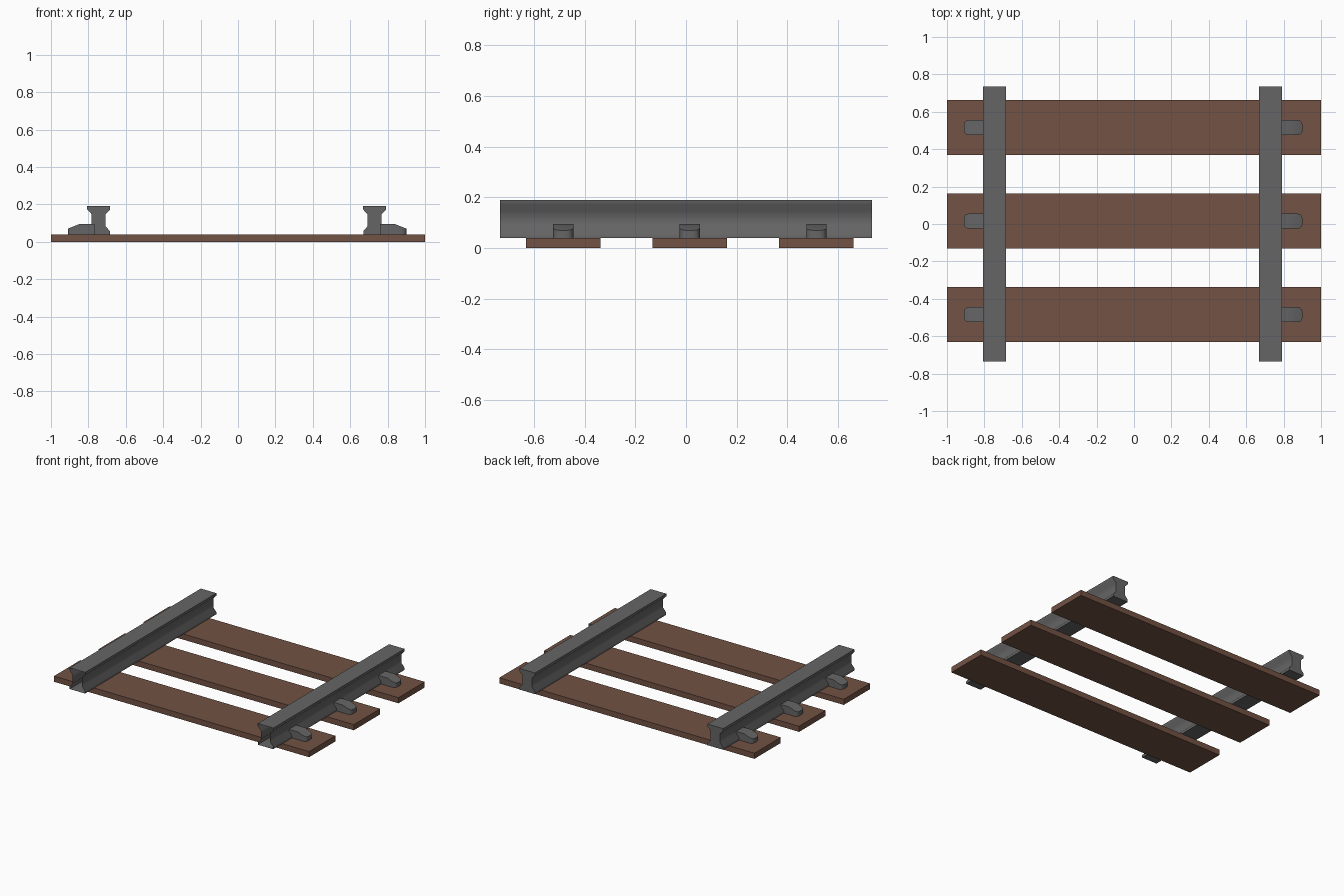
import bpy, bmesh, math

if "Cube" in bpy.data.objects:
    bpy.data.objects.remove(bpy.data.objects["Cube"])

def material(name, colour):
    m = bpy.data.materials.new(name)
    m.diffuse_color = colour
    m.use_nodes = True
    m.node_tree.nodes["Principled BSDF"].inputs["Base Color"].default_value = m.diffuse_color
    return m

WOOD = material("wood", (0.17, 0.085, 0.058, 1))
STEEL = material("steel", (0.13, 0.13, 0.13, 1))

def finish(bm, name, mat, smooth=None):
    bmesh.ops.recalc_face_normals(bm, faces=bm.faces)
    me = bpy.data.meshes.new(name)
    bm.to_mesh(me)
    bm.free()
    me.materials.append(mat)
    ob = bpy.data.objects.new(name, me)
    bpy.context.collection.objects.link(ob)
    if smooth:
        bpy.context.view_layer.objects.active = ob
        ob.select_set(True)
        bpy.ops.object.shade_smooth_by_angle(angle=math.radians(smooth))
        ob.select_set(False)
    return ob

def prism(points, offset):
    bm = bmesh.new()
    face = bm.faces.new([bm.verts.new(p) for p in points])
    ext = bmesh.ops.extrude_face_region(bm, geom=[face])
    moved = [v for v in ext["geom"] if isinstance(v, bmesh.types.BMVert)]
    bmesh.ops.translate(bm, verts=moved, vec=offset)
    return bm

ROWS = (-0.485, 0.015, 0.515)
HALF = 0.735

# Wooden sleepers
for i, y in enumerate(ROWS):
    bm = prism([(-1, y - 0.147, 0), (1, y - 0.147, 0),
                (1, y + 0.147, 0), (-1, y + 0.147, 0)], (0, 0, 0.04))
    finish(bm, f"sleeper_{i + 1}", WOOD)

# Steel rails: half profile as (half width, height), mirrored
side = [(0.06, 0.04), (0.06, 0.057), (0.037, 0.083),
        (0.037, 0.147), (0.061, 0.172), (0.061, 0.19)]
profile = side + [(-x, z) for x, z in reversed(side)]
for name, cx in (("left", -0.745), ("right", 0.73)):
    bm = prism([(cx + x, -HALF, z) for x, z in profile], (0, 2 * HALF, 0))
    # Front end is an open section
    front = [f for f in bm.faces if all(v.co.y < -HALF + 0.001 for v in f.verts)]
    bmesh.ops.delete(bm, geom=front, context="FACES_ONLY")
    finish(bm, name + "_rail", STEEL, 60)

# Rail clips: rounded outer end, sloping top
W, L, R = 0.04, 0.143, 0.025
for name, x0, s in (("left", -0.767, -1), ("right", 0.758, 1)):
    for i, y in enumerate(ROWS):
        outline = [(0, -W)]
        for k in range(4):
            a = math.radians(-90 + 30 * k)
            outline.append((L - R + R * math.cos(a), -W + R + R * math.sin(a)))
        outline += [(u, -v) for u, v in reversed(outline)]
        bm = prism([(x0 + s * u, y + v, 0.04) for u, v in outline], (0, 0, 0.055))
        # Crease where the slope begins, then lower the outer top edge
        bmesh.ops.bisect_plane(bm, geom=bm.verts[:] + bm.edges[:] + bm.faces[:],
                               plane_co=(x0 + s * 0.08, 0, 0), plane_no=(1, 0, 0))
        for v in bm.verts:
            u = s * (v.co.x - x0)
            if v.co.z > 0.09 and u > 0.08:
                v.co.z -= 0.025 * (u - 0.08) / (L - 0.08)
        finish(bm, f"{name}_clip_{i + 1}", STEEL, 35)
